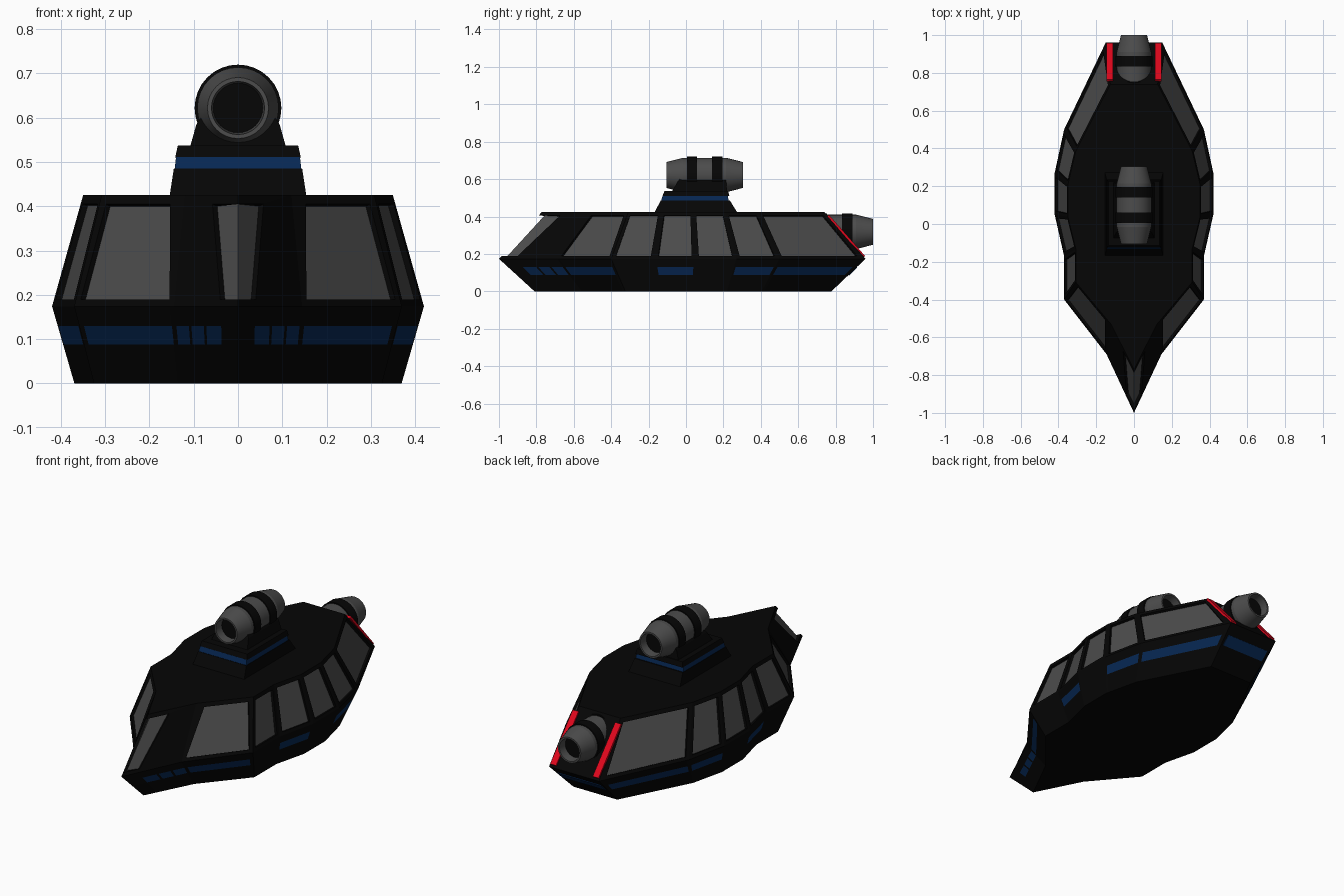
import bpy, bmesh, math
from mathutils import Vector

if "Cube" in bpy.data.objects:
    bpy.data.objects.remove(bpy.data.objects["Cube"])


def material(name, rgb):
    m = bpy.data.materials.new(name)
    m.diffuse_color = (*rgb, 1)
    m.use_nodes = True
    m.node_tree.nodes["Principled BSDF"].inputs["Base Color"].default_value = m.diffuse_color
    return m


BLACK = material("hull_black", (0.0017, 0.0017, 0.0017))
GREY = material("panel_grey", (0.072, 0.072, 0.072))
BLUE = material("stripe_blue", (0.002, 0.021, 0.09))
RED = material("tail_red", (0.75, 0.002, 0.012))


def finish(bm, name, *mats, recalc=True):
    if recalc:
        bmesh.ops.recalc_face_normals(bm, faces=bm.faces)
    me = bpy.data.meshes.new(name)
    bm.to_mesh(me)
    bm.free()
    ob = bpy.data.objects.new(name, me)
    bpy.context.collection.objects.link(ob)
    for m in mats:
        me.materials.append(m)
    return ob


def loft(name, rings, mat):
    """Closed solid through a stack of equal-length rings."""
    bm = bmesh.new()
    vs = [[bm.verts.new(p) for p in r] for r in rings]
    n = len(vs[0])
    for a, b in zip(vs, vs[1:]):
        for i in range(n):
            j = (i + 1) % n
            bm.faces.new((a[i], a[j], b[j], b[i]))
    bm.faces.new(vs[0])
    bm.faces.new(vs[-1])
    return finish(bm, name, mat)


# Hull: half outline at the widest level, scaled for keel and deck
OUT = [(0, -1), (.145, -.69), (.37, -.4), (.37, -.17),
       (.42, .05), (.42, .27), (.37, .5), (.15, .96)]
KEEL, WAIST, DECK = (.88, .81, 0), (1, 1, .174), (.833, .77, .425)
RECESS = .013


def half_ring(level):
    sx, sy, z = level
    return [Vector((x * sx, y * sy, z)) for x, y in OUT]


def mirror(p):
    return Vector((-p.x, p.y, p.z))


def hull_point(lo, hi, seg, t, z):
    a, b = half_ring(lo), half_ring(hi)
    k = (z - lo[2]) / (hi[2] - lo[2])
    p, q = (a[i].lerp(b[i], k) for i in (seg, seg + 1))
    return p.lerp(q, t)


hull = bmesh.new()


def add(points, mat=0, both=True):
    """Hull face, wound outward, plus its mirror image."""
    hull.faces.new([hull.verts.new(p) for p in points]).material_index = mat
    if both:
        hull.faces.new([hull.verts.new(mirror(p))
                        for p in reversed(points)]).material_index = mat


# Upper sides: black frames around recessed grey panels
# (bottom t0, t1, top t0, t1 along each facet)
PANELS = [(0, .28, 0, .47), (.05, .95, .16, .92)]
PANELS += [(.09, .91, .09, .91)] * 4 + [(.04, .93, .05, .94)]
for seg, (b0, b1, t0, t1) in enumerate(PANELS):
    outer = [hull_point(WAIST, DECK, seg, t, z) for t, z in
             ((0, WAIST[2]), (1, WAIST[2]), (1, DECK[2]), (0, DECK[2]))]
    hole = [hull_point(WAIST, DECK, seg, t, z) for t, z in
            ((b0, .19), (b1, .19), (t1, .405), (t0, .405))]
    n = (hole[2] - hole[0]).cross(hole[3] - hole[1]).normalized()
    pane = [p - n * RECESS for p in hole]
    if seg == 0:  # the two nose panels meet on the centre line
        for i in (0, 3):
            pane[i] = hole[i] + Vector((0, RECESS / -n.y, 0))
    for i in range(4):
        j = (i + 1) % 4
        if seg == 0 and i == 3:
            continue
        add([outer[i], outer[j], hole[j], hole[i]])
        add([hole[i], hole[j], pane[j], pane[i]])
    add(pane, 1)

# Lower sides: rows of faces, the middle row carries the blue stripes
STRIPES = {0: [.27, .51, .55, .75, .79, .99], 1: [.04, .95], 3: [.04, .96],
           5: [.04, .97], 6: [.03, .95]}
ROWS = [0, .088, .13, WAIST[2]]
for seg in range(7):
    cuts = [0] + STRIPES.get(seg, []) + [1]
    for k, (a, b) in enumerate(zip(cuts, cuts[1:])):
        for r in range(3):
            add([hull_point(KEEL, WAIST, seg, t, z) for t, z in
                 ((a, ROWS[r]), (b, ROWS[r]), (b, ROWS[r + 1]), (a, ROWS[r + 1]))],
                2 if r == 1 and k % 2 else 0)

# Stern faces, deck and keel
for lo, hi in ((KEEL, WAIST), (WAIST, DECK)):
    p, q = half_ring(lo)[-1], half_ring(hi)[-1]
    add([p, mirror(p), mirror(q), q], both=False)
for level, flip in ((DECK, 1), (KEEL, -1)):
    h = half_ring(level)
    add((h + [mirror(p) for p in reversed(h[1:])])[::flip], both=False)
bmesh.ops.remove_doubles(hull, verts=hull.verts, dist=1e-5)
finish(hull, "hull", BLACK, GREY, BLUE, recalc=False)


def slab(name, x0, x1, p, q, thick, mat):
    """Bar between two (y, z) points, spanning x0..x1."""
    d = Vector((0, q[0] - p[0], q[1] - p[1])).normalized()
    n = Vector((0, -d.z, d.y)) * thick / 2
    ends = []
    for y, z in (p, q):
        c = Vector((0, y, z))
        ends.append([c + n + Vector((x0, 0, 0)), c + n + Vector((x1, 0, 0)),
                     c - n + Vector((x1, 0, 0)), c - n + Vector((x0, 0, 0))])
    return loft(name, ends, mat)


# Stern: blue stripe on the lower face, red bars on the upper face
slab("stern_stripe", -.13, .13, (.870, .088), (.914, .13), .007, BLUE)
for side, s in (("left", -1), ("right", 1)):
    slab(side + "_tail_bar", s * .11, s * .145, (.953, .185), (.76, .405), .012, RED)


# Turret pedestal: stacked tapered blocks
def block(name, mat, *levels):
    loft(name, [[(-x, y0, z), (x, y0, z), (x, y1, z), (-x, y1, z)]
                for x, y0, y1, z in levels], mat)


block("pedestal_base", BLACK, (.155, -.17, .275, .42), (.145, -.135, .235, .485))
block("pedestal_stripe", BLUE, (.143, -.133, .228, .484), (.14, -.125, .223, .511))
block("pedestal_cap", BLACK, (.142, -.125, .232, .51), (.136, -.115, .225, .537))
block("barrel_saddle", BLACK, (.108, -.075, .22, .535), (.094, -.045, .215, .585),
      (.08, -.03, .215, .605))

# Barrels: turned profile, dark bands and bore
HALF = [(-.16, 0), (-.16, .056), (-.205, .06), (-.205, .069), (-.115, .092),
        (-.095, .092), (-.095, .098), (-.04, .098), (-.04, .092)]
PROFILE = HALF + [(-y, r) for y, r in reversed(HALF)]
STRIP = [1, 0, 0, 0, 0, 1, 1, 1]  # material of each strip, front half
STRIP = STRIP + [0] + STRIP[::-1]


def barrel(name, y, z, sides=32):
    bm = bmesh.new()
    rings = []
    for dy, r in PROFILE:
        if r == 0:
            rings.append([bm.verts.new((0, y + dy, z))] * sides)
        else:
            rings.append([bm.verts.new((r * math.cos(a), y + dy, z + r * math.sin(a)))
                          for a in (2 * math.pi * i / sides for i in range(sides))])
    for a, b, m in zip(rings, rings[1:], STRIP):
        for i in range(sides):
            j = (i + 1) % sides
            f = bm.faces.new(list(dict.fromkeys((a[i], a[j], b[j], b[i]))))
            f.material_index = m
    ob = finish(bm, name, GREY, BLACK)
    bpy.ops.object.select_all(action='DESELECT')
    ob.select_set(True)
    bpy.context.view_layer.objects.active = ob
    bpy.ops.object.shade_smooth_by_angle(angle=math.radians(12))


barrel("turret_barrel", .1, .622)
barrel("stern_thruster", .795, .318)
